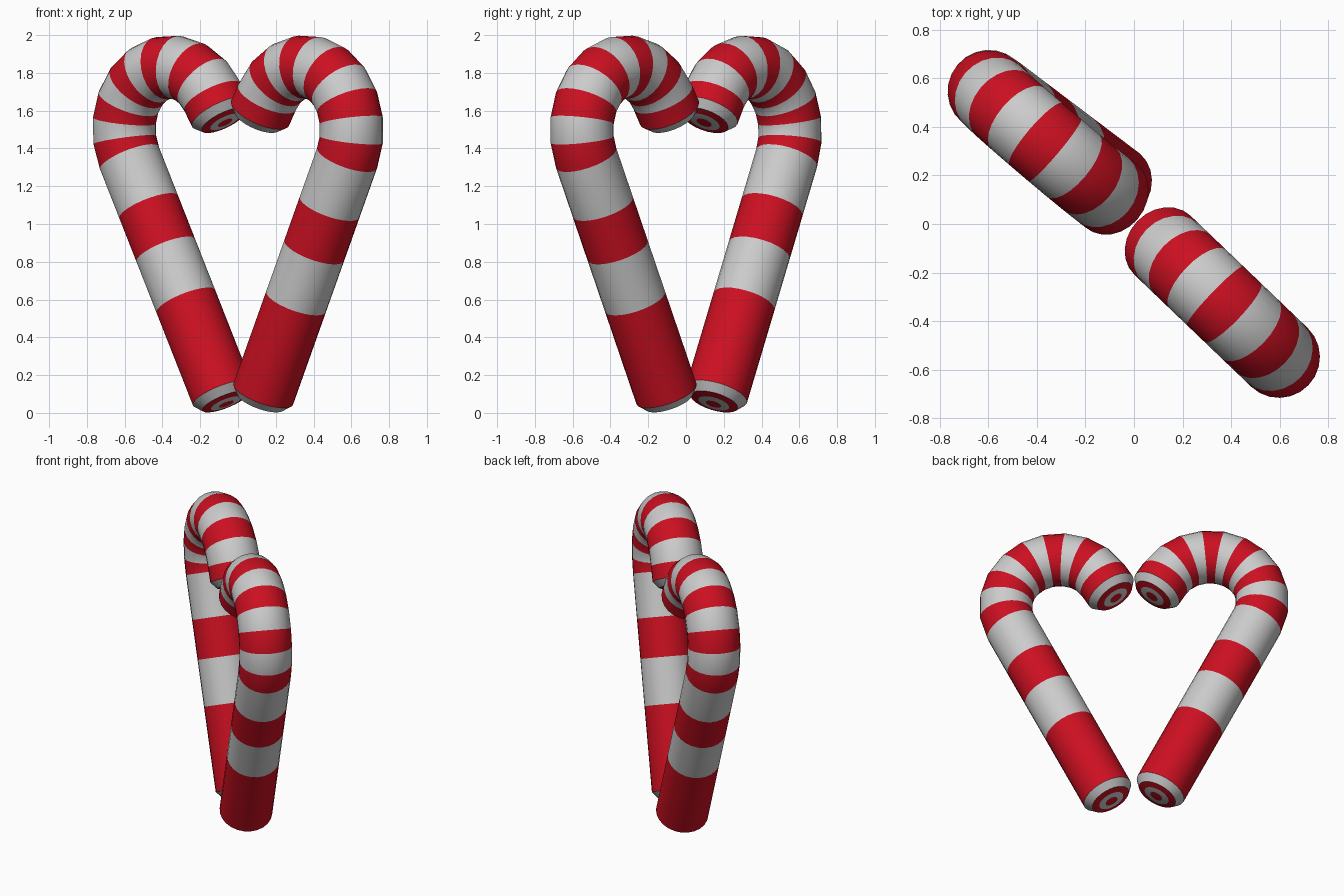
import bpy, bmesh
from math import sin, cos, pi, radians, atan2
from mathutils import Vector, Euler

if "Cube" in bpy.data.objects:
    bpy.data.objects.remove(bpy.data.objects["Cube"])

R, SIDES = 0.168, 24


def material(name, col):
    m = bpy.data.materials.new(name)
    m.diffuse_color = (*col, 1)
    m.use_nodes = True
    m.node_tree.nodes["Principled BSDF"].inputs["Base Color"].default_value = m.diffuse_color
    return m


WHITE = material("white_stripe", (0.8, 0.8, 0.8))
RED = material("red_stripe", (0.6, 0.005, 0.015))

# Domed, ringed end: (radius, distance beyond the tube end)
CAP = [(0.13, 0.045), (0.085, 0.055), (0.042, 0.06)]


def cane_mesh():
    """Striped cane in the local x-z plane; each station is centre, tangent, radius."""
    start, end, step, bend = radians(-26.2), radians(148.6), 10, 0.335
    centre = Vector((0.482, 0, 1.497))

    def on_arc(a):
        return (centre + bend * Vector((cos(a), 0, sin(a))),
                Vector((-sin(a), 0, cos(a))))

    stations = []
    # Straight stem with its stripe borders
    p0, t0 = on_arc(start)
    base = p0 + t0 * ((0.10 - p0.z) / t0.z)
    for r, d in reversed(CAP):
        stations.append((base - t0 * d, t0, r))
    for z in (0.10, 0.59, 0.86, 1.09):
        stations.append((p0 + t0 * ((z - p0.z) / t0.z), t0, R))
    # Crook
    for i in range(step + 1):
        p, t = on_arc(start + (end - start) * i / step)
        stations.append((p, t, R))
    # Short straight tip
    tip = p + t * 0.098
    stations.append((tip, t, R))
    for r, d in CAP:
        stations.append((tip + t * d, t, r))

    bm = bmesh.new()
    rings = []
    side = Vector((0, 1, 0))
    for c, t, r in stations:
        across = side.cross(t)
        rings.append([bm.verts.new(c + r * (cos(2 * pi * k / SIDES) * across
                                            + sin(2 * pi * k / SIDES) * side))
                      for k in range(SIDES)])
    # Stripes alternate along the whole cane, starting at the base cap
    for i in range(len(rings) - 1):
        for k in range(SIDES):
            n = (k + 1) % SIDES
            f = bm.faces.new((rings[i][k], rings[i][n], rings[i + 1][n], rings[i + 1][k]))
            f.material_index = i % 2
    for ring in (rings[0], rings[-1]):
        bm.faces.new(ring).material_index = 1
    bmesh.ops.recalc_face_normals(bm, faces=bm.faces)
    me = bpy.data.meshes.new("candy_cane")
    bm.to_mesh(me)
    bm.free()
    me.materials.append(WHITE)
    me.materials.append(RED)
    return me


def place(name, mesh, yaw, lean, loc):
    ob = bpy.data.objects.new(name, mesh)
    bpy.context.collection.objects.link(ob)
    ob.rotation_euler = Euler((lean, 0, yaw))
    ob.location = loc
    return ob


# Two canes facing each other form a heart; the left one leans slightly
cane = cane_mesh()
right = place("right_cane", cane, atan2(-0.692, 0.722), 0, (0.0125, 0.013, 0))
left = place("left_cane", cane, atan2(0.647, -0.762), -0.028, (0.0466, 0.0549, 0))

bpy.ops.object.select_all(action='DESELECT')
right.select_set(True)
bpy.context.view_layer.objects.active = right
bpy.ops.object.shade_smooth_by_angle(angle=radians(30))
